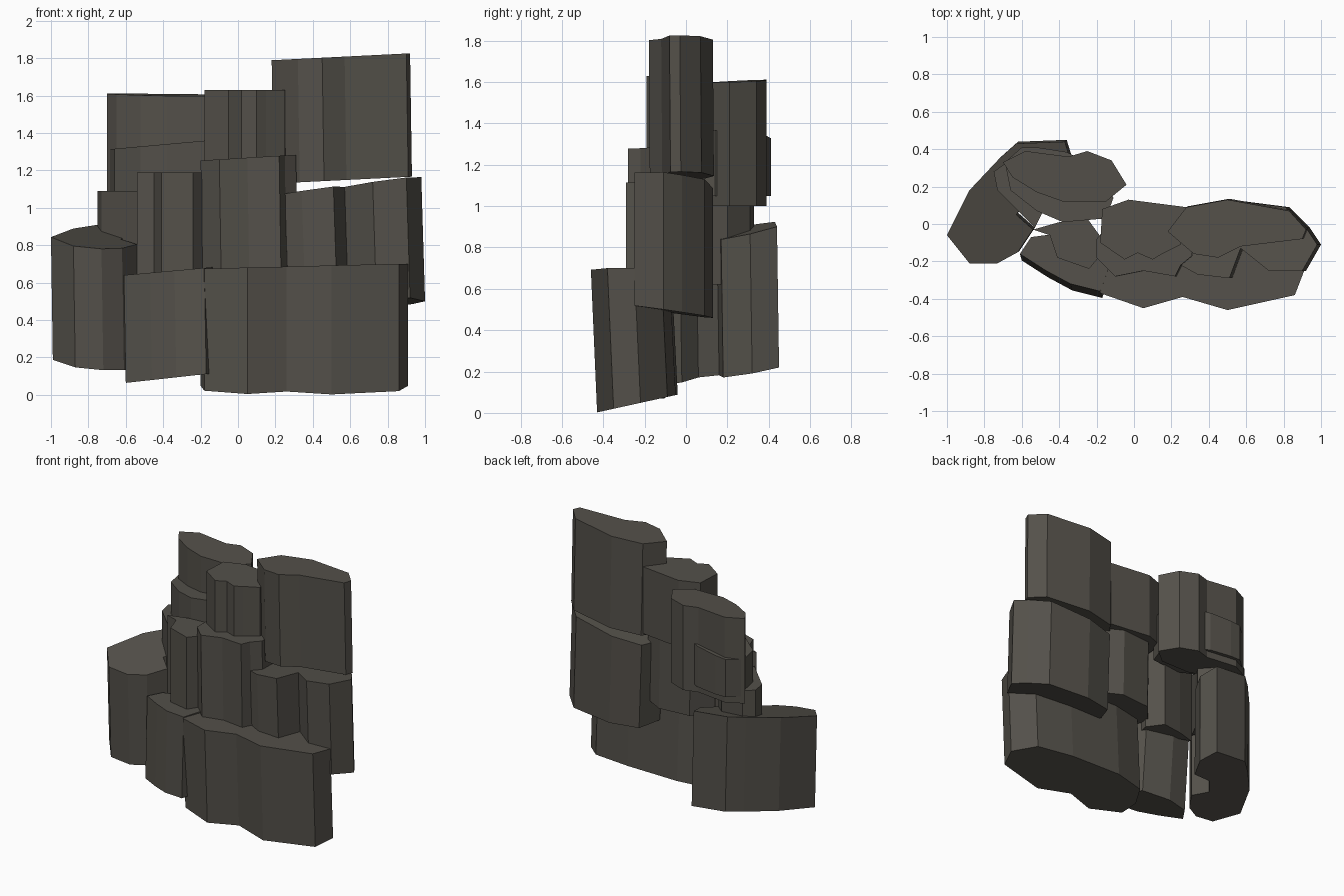
import bpy, bmesh

# Single dark stone colour
stone = bpy.data.materials.new("dark_brown_stone")
stone.diffuse_color = (0.088, 0.081, 0.068, 1)


def column(name, outline, low, high, shift=(0, 0)):
    """Stone prism: top outline, sloped end planes (z, dz/dx, dz/dy), sideways shift of the foot."""
    def z_at(p, x, y):
        return p[0] + p[1] * x + p[2] * y
    bm = bmesh.new()
    top = [bm.verts.new((x, y, z_at(high, x, y))) for x, y in outline]
    foot = []
    for x, y in outline:
        fx, fy = x + shift[0], y + shift[1]
        foot.append(bm.verts.new((fx, fy, z_at(low, fx, fy))))
    bm.faces.new(top)
    bm.faces.new(foot[::-1])
    n = len(outline)
    for i in range(n):
        j = (i + 1) % n
        bm.faces.new((top[i], foot[i], foot[j], top[j]))
    bmesh.ops.recalc_face_normals(bm, faces=bm.faces)
    me = bpy.data.meshes.new(name)
    bm.to_mesh(me)
    bm.free()
    me.materials.append(stone)
    ob = bpy.data.objects.new(name, me)
    bpy.context.collection.objects.link(ob)


# Bottom tier
column("base_front_block",
       [(-.18, -.37), (.05, -.45), (.26, -.39), (.5, -.46), (.86, -.38), (.91, -.25),
        (.78, -.12), (.5, -.08), (.1, -.07), (-.13, -.12), (-.2, -.25)],
       (.097, 0, .22), (.675, .025, -.01), (0, .03))
column("base_left_front_block",
       [(-.61, -.16), (-.47, -.25), (-.34, -.32), (-.18, -.36), (-.13, -.22),
        (-.2, -.1), (-.4, -.05), (-.55, -.07)],
       (.13, .11, 0), (.695, .09, 0), (.01, -.035))
column("base_left_block",
       [(-1, -.06), (-.88, -.21), (-.73, -.21), (-.62, -.15), (-.54, -.03), (-.63, .05),
        (-.55, .15), (-.4, .17), (-.33, .31), (-.37, .44), (-.63, .43), (-.72, .35), (-.88, .18)],
       (.098, -.1, .19), (.758, -.1, .24), (.01, .01))

# Middle tier
column("middle_right_block",
       [(.25, -.22), (.34, -.27), (.51, -.29), (.57, -.13), (.72, -.25), (.9, -.25), (.98, -.11),
        (.92, -.02), (.81, .09), (.5, .13), (.29, .09), (.23, -.05)],
       (.47, .015, -.14), (1.03, .13, -.06), (.02, 0))
column("middle_centre_column",
       [(-.2, -.18), (-.1, -.28), (.05, -.25), (.22, -.28), (.25, -.22), (.31, -.17),
        (.3, 0), (.15, .08), (-.08, .06), (-.2, -.08)],
       (.64, 0, 0), (1.265, .06, 0), (.01, 0))
column("middle_left_column",
       [(-.54, -.03), (-.45, -.06), (-.41, -.18), (-.24, -.24), (-.19, -.18), (-.17, -.08),
        (-.25, .03), (-.4, .01)],
       (.58, 0, 0), (1.19, 0, 0))
column("back_left_column",
       [(-.75, .28), (-.73, .18), (-.65, .1), (-.53, -.02), (-.48, .08), (-.4, .2),
        (-.5, .31), (-.68, .33)],
       (.62, 0, 0), (1.09, 0, 0))

# Upper tier
column("upper_left_inner_block",
       [(-.69, .33), (-.66, .18), (-.52, .07), (-.38, .01), (-.15, .03), (-.11, .14),
        (-.2, .3), (-.36, .385), (-.52, .41), (-.6, .41)],
       (1.05, 0, 0), (1.375, .09, 0))
column("upper_left_block",
       [(-.7, .33), (-.65, .25), (-.52, .17), (-.38, .12), (-.15, .12), (-.04, .21),
        (-.12, .34), (-.25, .39), (-.35, .36), (-.58, .39)],
       (1.0, 0, 0), (1.59, -.01, .04))
column("upper_centre_column",
       [(-.18, -.1), (-.05, -.19), (.02, -.155), (.1, -.19), (.15, -.16), (.25, -.11),
        (.28, .09), (-.03, .13), (-.17, .08)],
       (1.15, 0, 0), (1.63, 0, 0))
column("top_right_block",
       [(.18, -.04), (.32, -.16), (.45, -.18), (.57, -.12), (.9, -.08), (.92, -.03),
        (.83, .07), (.5, .13), (.28, .09)],
       (1.12, .05, 0), (1.78, .05, 0), (.01, .005))
